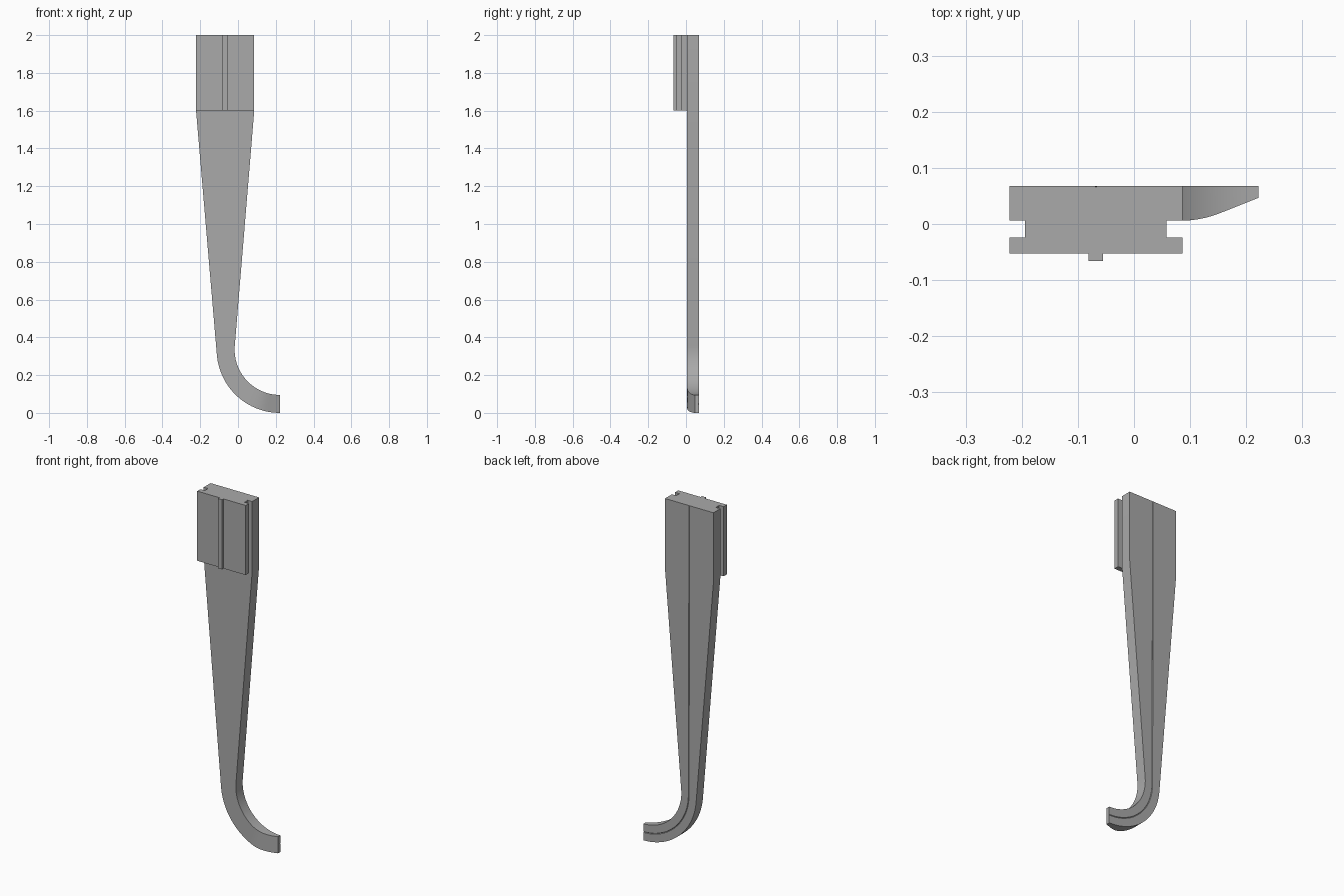
import bpy
import bmesh
from math import radians, sin, cos
from mathutils import Vector

cube = bpy.data.objects.get("Cube")
if cube:
    bpy.data.objects.remove(cube)

# Plain grey material
grey = bpy.data.materials.new("plain grey")
grey.use_nodes = True
COLOUR = (0.4, 0.4, 0.4, 1)
grey.diffuse_color = COLOUR
grey.node_tree.nodes["Principled BSDF"].inputs["Base Color"].default_value = COLOUR

LEFT, RIGHT, TIP = -0.222, 0.086, 0.222
FRONT, BACK = 0.006, 0.068
SHOULDER, TOP = 1.6, 2.0
OUTER, INNER = 0.335, 0.24      # hook radii
GROOVE = 0.0025                 # half width and depth of the back groove


def loft(name, loops):
    """Skin a solid through matching closed loops and cap both ends."""
    bm = bmesh.new()
    rows = [[bm.verts.new(p) for p in loop] for loop in loops]
    count = len(rows[0])
    for a, b in zip(rows, rows[1:]):
        for i in range(count):
            j = (i + 1) % count
            bm.faces.new((a[i], a[j], b[j], b[i]))
    bm.faces.new(rows[0])
    bm.faces.new(rows[-1])
    bmesh.ops.recalc_face_normals(bm, faces=bm.faces)
    mesh = bpy.data.meshes.new(name)
    bm.to_mesh(mesh)
    bm.free()
    obj = bpy.data.objects.new(name, mesh)
    bpy.context.collection.objects.link(obj)
    mesh.materials.append(grey)
    bpy.ops.object.select_all(action='DESELECT')
    obj.select_set(True)
    bpy.context.view_layer.objects.active = obj
    bpy.ops.object.shade_smooth_by_angle(angle=radians(30))
    return obj


def front_at(x):
    """Front surface: flat, then a rounded bend into a straight bevel at the tip."""
    bend, straight, slope = 0.085, 0.155, 0.4
    if x < bend:
        return FRONT
    if x < straight:
        return FRONT + slope * (x - bend) ** 2 / (2 * (straight - bend))
    return FRONT + slope * ((straight - bend) / 2 + x - straight)


def section(outer, inner):
    """Cross-section between two edge points, with a V groove in the back."""
    o, i = Vector(outer), Vector(inner)
    mid, step = (o + i) / 2, (i - o).normalized() * GROOVE
    flat = [(o, front_at(o.x)), (i, front_at(i.x)), (i, BACK),
            (mid + step, BACK), (mid, BACK - GROOVE), (mid - step, BACK), (o, BACK)]
    return [(p.x, y, p.y) for p, y in flat]


def arc(radius, degrees):
    a = radians(degrees)
    return TIP + radius * cos(a), OUTER + radius * sin(a)


# Tapered blade running into the curved hook
STEPS = 32
sections = [section((LEFT, z), (RIGHT, z)) for z in (TOP, SHOULDER)]
for k in range(STEPS + 1):
    t = k / STEPS
    sections.append(section(arc(OUTER, 184.8 + 85.2 * t), arc(INNER, 175.2 + 94.8 * t)))
loft("hooked_blade", sections)

# Slotted mounting head with a raised centre rib, mirrored about its middle
middle = (LEFT + RIGHT) / 2
half = [(0.126, FRONT), (0.126, -0.024), (0.154, -0.024),
        (0.154, -0.053), (0.013, -0.053), (0.013, -0.066)]
outline = [(middle + x, y) for x, y in half]
outline += [(middle - x, y) for x, y in reversed(half)]
loft("mounting_head", [[(x, y, z) for x, y in outline] for z in (SHOULDER, TOP)])
